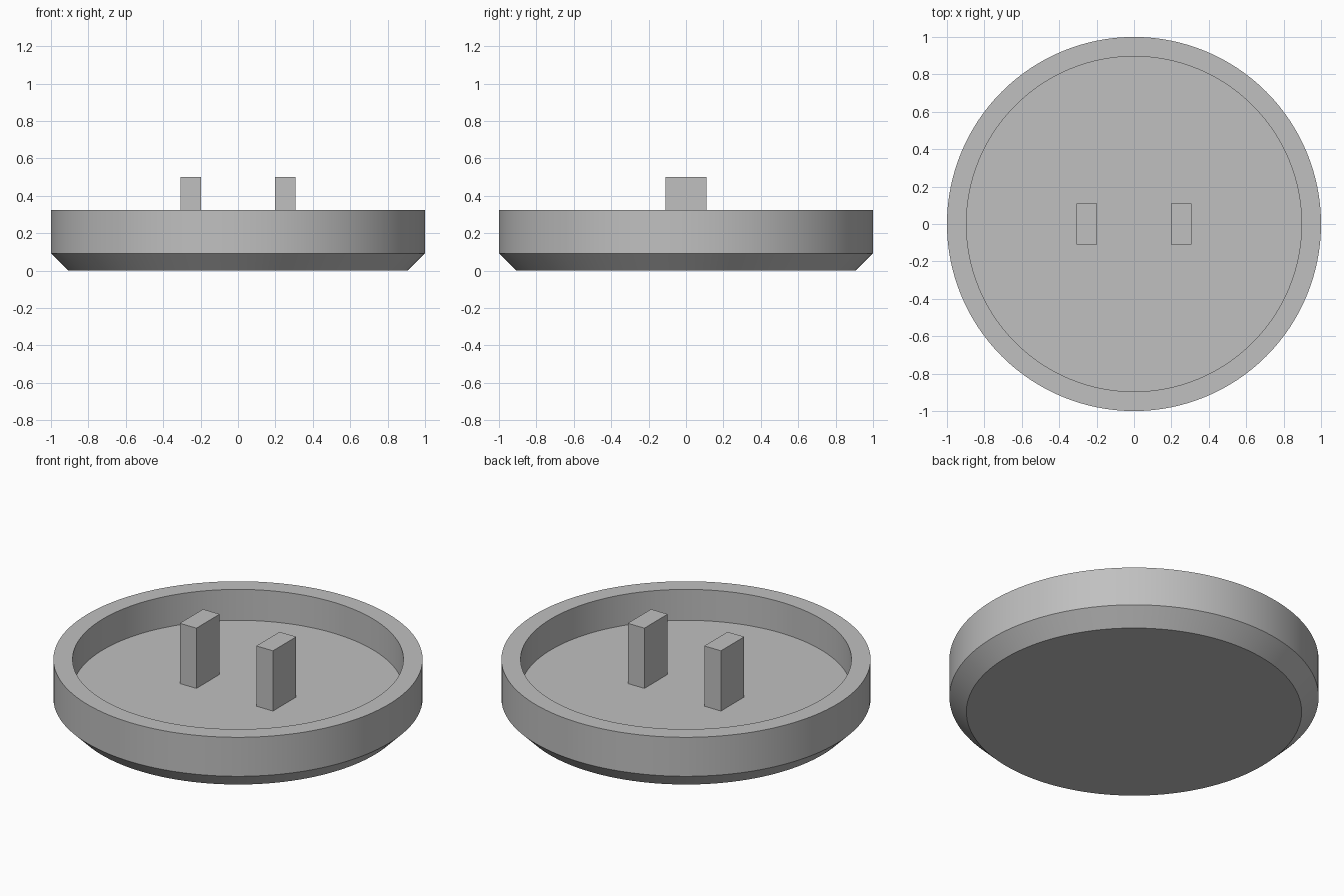
import bpy, bmesh, math
from mathutils import Matrix, Vector

cube = bpy.data.objects.get("Cube")
if cube:
    bpy.data.objects.remove(cube, do_unlink=True)

GREY = (0.527, 0.527, 0.527, 1)
FLOOR_Z = 0.14
SEGMENTS = 128

grey = bpy.data.materials.new("plain grey")
grey.use_nodes = True
grey.diffuse_color = GREY
grey.node_tree.nodes["Principled BSDF"].inputs["Base Color"].default_value = GREY


def add_object(name, bm):
    bmesh.ops.recalc_face_normals(bm, faces=bm.faces)
    mesh = bpy.data.meshes.new(name)
    bm.to_mesh(mesh)
    bm.free()
    mesh.materials.append(grey)
    obj = bpy.data.objects.new(name, mesh)
    bpy.context.collection.objects.link(obj)
    return obj


# Round tray: chamfered base, upright wall, flat rim and recessed floor
profile = [(0.908, 0), (1, 0.092), (1, 0.325), (0.896, 0.325), (0.896, FLOOR_Z)]
bm = bmesh.new()
rings = []
for radius, z in profile:
    circle = bmesh.ops.create_circle(bm, segments=SEGMENTS, radius=radius,
                                     matrix=Matrix.Translation((0, 0, z)))
    rings.append(circle["verts"])
for lower, upper in zip(rings, rings[1:]):
    for i in range(SEGMENTS):
        j = (i + 1) % SEGMENTS
        bm.faces.new((lower[i], lower[j], upper[j], upper[i]))
bm.faces.new(rings[0])
bm.faces.new(rings[-1])
tray = add_object("tray", bm)
bpy.ops.object.select_all(action="DESELECT")
tray.select_set(True)
bpy.context.view_layer.objects.active = tray
bpy.ops.object.shade_smooth_by_angle(angle=math.radians(30))

# Pair of upright posts standing on the floor
post_size = Vector((0.11, 0.22, 0.5 - FLOOR_Z))
for side, label in ((1, "left"), (-1, "right")):
    bm = bmesh.new()
    place = Matrix.Translation((side * 0.253, 0, FLOOR_Z + post_size.z / 2))
    bmesh.ops.create_cube(bm, size=1, matrix=place @ Matrix.Diagonal(post_size.to_4d()))
    add_object(label + "_post", bm)
